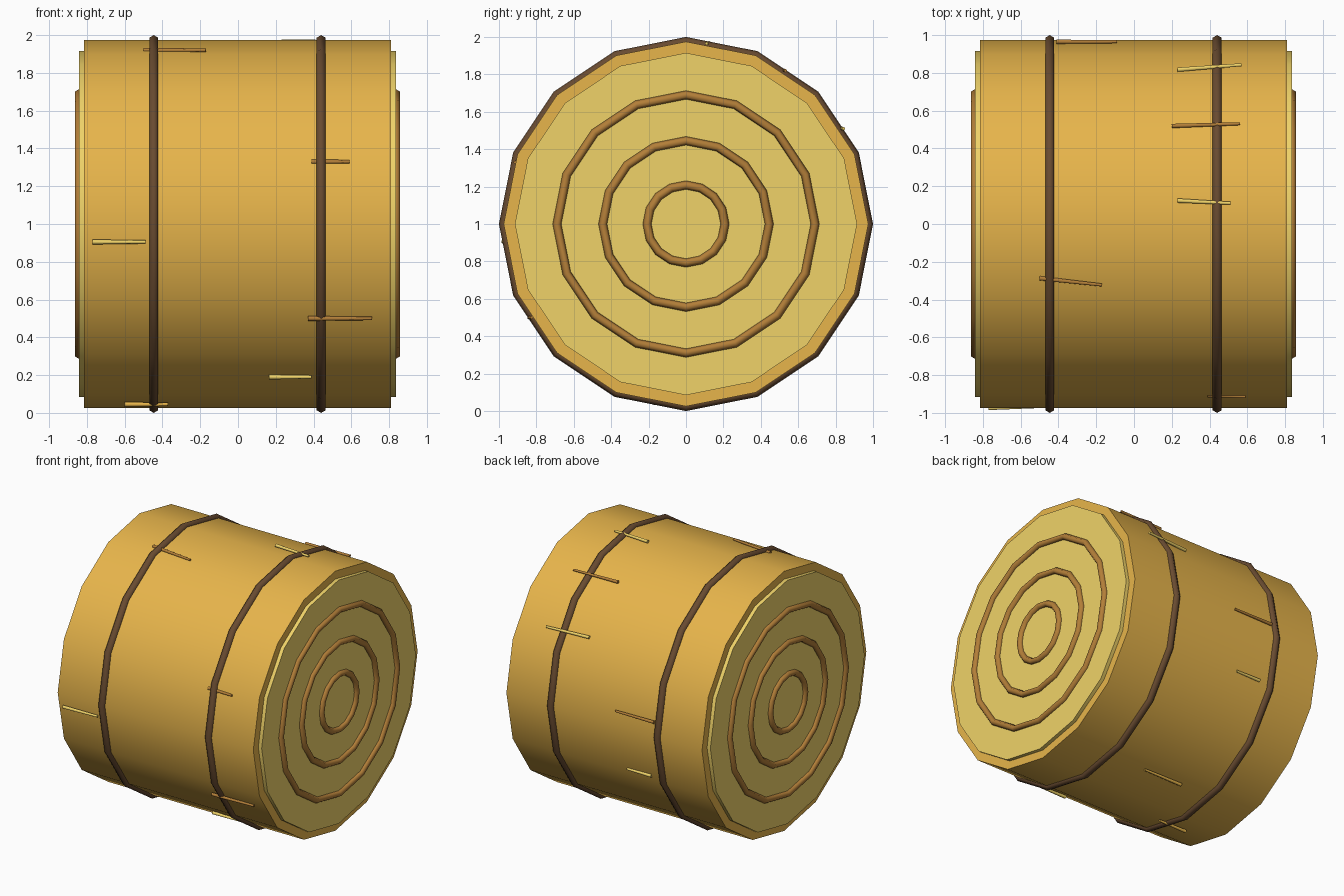
import bpy
from math import pi, radians, sqrt
from mathutils import Vector

if "Cube" in bpy.data.objects:
    bpy.data.objects.remove(bpy.data.objects["Cube"])

CX, CZ = -0.003, 1.0   # axis of the bale runs along x


def material(name, rgb):
    m = bpy.data.materials.new(name)
    m.diffuse_color = (*rgb, 1)
    m.use_nodes = True
    m.node_tree.nodes["Principled BSDF"].inputs["Base Color"].default_value = m.diffuse_color
    return m


HAY = material("hay", (0.80, 0.46, 0.07))
PALE = material("pale_hay", (0.87, 0.65, 0.14))
DARK = material("dark_hay", (0.45, 0.21, 0.04))
TWINE = material("twine", (0.14, 0.07, 0.03))


def finish(name, mat, angle=30):
    ob = bpy.context.object
    ob.name = name
    ob.data.materials.append(mat)
    bpy.ops.object.shade_smooth_by_angle(angle=radians(angle))
    return ob


def drum(name, x, r, depth, mat):
    bpy.ops.mesh.primitive_cylinder_add(vertices=16, radius=r, depth=depth,
                                        location=(CX + x, 0, CZ), rotation=(0, pi / 2, 0))
    return finish(name, mat)


def hoop(name, x, major, minor, mat):
    bpy.ops.mesh.primitive_torus_add(major_segments=16, minor_segments=6,
                                     major_radius=major, minor_radius=minor,
                                     location=(CX + x, 0, CZ), rotation=(0, pi / 2, 0))
    return finish(name, mat, 65)


def straw(i, x0, x1, y, z, dy, mat):
    # tapered stalk lying on the bale, slightly skewed
    a, b = Vector((x0, y - dy, z)), Vector((x1, y + dy, z))
    d = b - a
    bpy.ops.mesh.primitive_cone_add(vertices=6, radius1=0.013, radius2=0.009, depth=d.length,
                                    location=(a + b) / 2,
                                    rotation=d.to_track_quat('Z', 'Y').to_euler())
    finish(f"straw_{i}", mat, 65)


# rolled body
drum("bale_body", 0, 0.975, 1.625, HAY)

# ends with spiral rings, and twine bands
for side, s in (("left", -1), ("right", 1)):
    drum(f"end_face_{side}", s * 0.81, 0.915, 0.06, PALE)
    for n, r in enumerate((0.208, 0.445, 0.69)):
        hoop(f"end_ring_{side}_{n + 1}", s * 0.84, r, 0.023, DARK)
    hoop(f"twine_band_{side}", s * 0.443, 0.973, 0.027, TWINE)

# loose straws: x start, x end, y, z, skew, material
STRAWS = [
    (-0.50, -0.17, -0.305, 1.92, -0.018, DARK),
    (0.39, 0.59, -0.91, 1.33, -0.004, DARK),
    (-0.77, -0.49, -0.97, 0.905, 0.004, PALE),
    (0.37, 0.71, -0.83, 0.50, 0.005, DARK),
    (0.165, 0.39, -0.53, 0.19, 0.0, PALE),
    (-0.60, -0.37, -0.17, 0.045, 0.0, HAY),
    (-0.41, -0.09, 0.965, 1.10, 0.0, DARK),
    (0.23, 0.57, 0.83, 1.51, 0.013, PALE),
    (0.20, 0.56, 0.525, 1.82, 0.006, DARK),
    (0.23, 0.51, 0.117, 1.965, -0.007, PALE),
    (-0.35, -0.15, 0.91, 0.66, 0.0, PALE),
    (-0.19, 0.13, 0.27, 0.065, 0.0, HAY),
]
for i, s in enumerate(STRAWS):
    straw(i + 1, *s)
